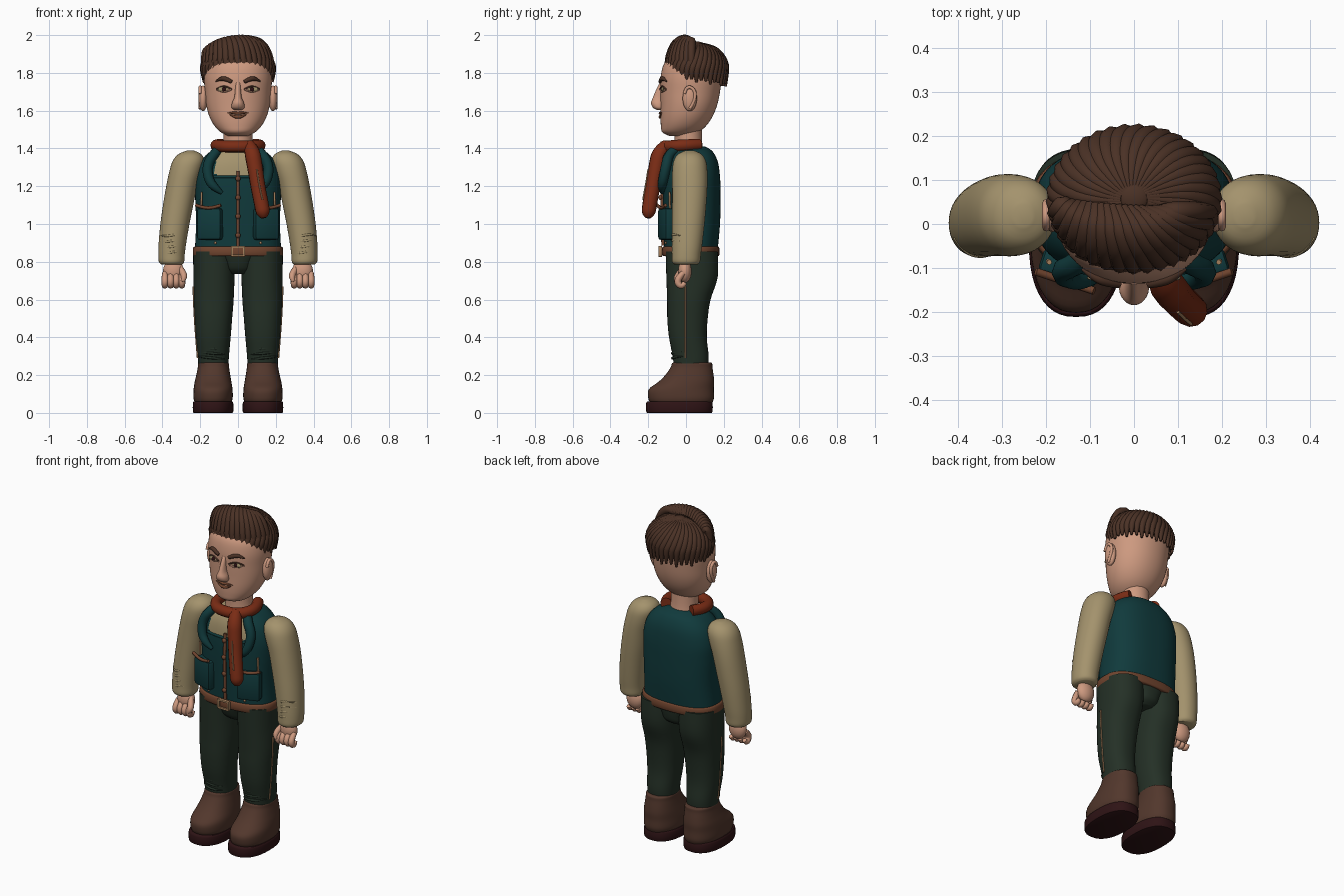
import bpy, bmesh, math
from mathutils import Matrix, Vector

def material(name, r, g, b):
    m = bpy.data.materials.new(name)
    lin = lambda c: ((c / 255 + 0.055) / 1.055) ** 2.4
    m.diffuse_color = (lin(r), lin(g), lin(b), 1)
    return m

SKIN = material("skin", 206, 154, 128)
HAIR = material("dark_brown_hair", 74, 49, 37)
SHIRT = material("tan_cloth", 164, 147, 109)
TEAL = material("teal_cloth", 16, 58, 60)
RUST = material("rust_scarf", 122, 44, 21)
GREEN = material("dark_green_cloth", 36, 48, 38)
BOOT = material("boot_leather", 82, 55, 44)
SOLE = material("dark_sole", 46, 19, 21)
BELT = material("belt_leather", 112, 68, 46)
BRASS = material("brass_trim", 166, 128, 92)

def finish(name, mesh, mats, angle=40):
    for m in mats:
        mesh.materials.append(m)
    for p in mesh.polygons:
        p.use_smooth = True
    mesh.set_sharp_from_angle(angle=math.radians(angle))
    ob = bpy.data.objects.new(name, mesh)
    bpy.context.collection.objects.link(ob)
    return ob

def from_bmesh(name, bm, mats, rule=None, angle=40):
    bmesh.ops.recalc_face_normals(bm, faces=bm.faces[:])
    if rule:
        for f in bm.faces:
            f.material_index = rule(f.calc_center_median())
    me = bpy.data.meshes.new(name)
    bm.to_mesh(me)
    bm.free()
    return finish(name, me, mats, angle)

def catmull(a, b, c, d, t):
    return tuple(0.5 * (2 * q + (r - p) * t + (2 * p - 5 * q + 4 * r - s) * t * t
                        + (3 * q - p - 3 * r + s) * t ** 3) for p, q, r, s in zip(a, b, c, d))

# stacked superellipse rings; each section is (z, cx, cy, rx, ry)
def loft(name, secs, mats, power=2.0, n=40, steps=4, rule=None, angle=40):
    rows = []
    for i in range(len(secs) - 1):
        q = [secs[max(0, min(len(secs) - 1, i + k))] for k in (-1, 0, 1, 2)]
        rows += [catmull(*q, t / steps) for t in range(steps)]
    rows.append(secs[-1])
    bm = bmesh.new()
    rings = []
    for z, cx, cy, rx, ry in rows:
        ring = []
        for j in range(n):
            c, s = math.cos(math.tau * j / n), math.sin(math.tau * j / n)
            ring.append(bm.verts.new((cx + rx * math.copysign(abs(c) ** (2 / power), c),
                                      cy + ry * math.copysign(abs(s) ** (2 / power), s), z)))
        rings.append(ring)
    for a, b in zip(rings, rings[1:]):
        for j in range(n):
            bm.faces.new((a[j], a[(j + 1) % n], b[(j + 1) % n], b[j]))
    bm.faces.new(rings[0])
    bm.faces.new(rings[-1])
    return from_bmesh(name, bm, mats, rule, angle)

# front y of a loft at x, z
def front(secs, x, z, power=2.0):
    for a, b in zip(secs, secs[1:]):
        if a[0] <= z <= b[0]:
            t = (z - a[0]) / (b[0] - a[0])
            cy, rx, ry = (a[k] + (b[k] - a[k]) * t for k in (2, 3, 4))
            return cy - ry * max(0, 1 - (abs(x) / rx) ** power) ** (1 / power)

# smooth tube through control points with a radius at each
def tube(name, pts, radii, mat, res=2):
    if not isinstance(radii, (list, tuple)):
        radii = [radii] * len(pts)
    cu = bpy.data.curves.new(name, 'CURVE')
    cu.dimensions = '3D'
    cu.bevel_depth, cu.bevel_resolution, cu.resolution_u = 1.0, res, 6
    cu.use_fill_caps = True
    sp = cu.splines.new('NURBS')
    sp.points.add(len(pts) - 1)
    for p, co, r in zip(sp.points, pts, radii):
        p.co, p.radius = (*co, 1), r
    sp.order_u, sp.use_endpoint_u = min(3, len(pts)), True
    tmp = bpy.data.objects.new(name + "_path", cu)
    bpy.context.collection.objects.link(tmp)
    dg = bpy.context.evaluated_depsgraph_get()
    me = bpy.data.meshes.new_from_object(tmp.evaluated_get(dg))
    bpy.data.objects.remove(tmp)
    me.materials.clear()
    return finish(name, me, [mat], 60)

def ball(name, co, size, mat, seg=20):
    bm = bmesh.new()
    bmesh.ops.create_uvsphere(bm, u_segments=seg, v_segments=seg // 2 + 2, radius=1)
    bmesh.ops.transform(bm, matrix=Matrix.Translation(co) @ Matrix.Diagonal((*size, 1)), verts=bm.verts)
    return from_bmesh(name, bm, [mat])

def box(name, co, size, mat, turn=0, bevel=0.01):
    bm = bmesh.new()
    bmesh.ops.create_cube(bm, size=1)
    bmesh.ops.scale(bm, vec=size, verts=bm.verts)
    bmesh.ops.bevel(bm, geom=bm.edges[:], offset=bevel, segments=2, affect='EDGES', profile=0.5)
    bmesh.ops.transform(bm, matrix=Matrix.Translation(co) @ Matrix.Rotation(turn, 4, 'Z'), verts=bm.verts)
    return from_bmesh(name, bm, [mat])

# torso: vest with an open shirt front
TORSO = [(.84, 0, .025, .23, .14), (1.0, 0, .03, .222, .15), (1.15, 0, .03, .227, .153), (1.25, 0, .03, .225, .15),
         (1.33, 0, .03, .198, .138), (1.385, 0, .03, .145, .11), (1.41, 0, .03, .08, .07)]
loft("vest", TORSO, [TEAL, SHIRT], 2.5, 72, 6,
     lambda c: int(c.z > 1.25 and abs(c.x) < .12 and c.y < 0))
tube("vest_front_edge", [(x, front(TORSO, x, 1.25, 2.5), 1.25) for x in (-.13, -.06, 0, .06, .13)], .008, TEAL)
loft("belt", [(.83, 0, .025, .232, .145), (.837, 0, .025, .239, .152), (.873, 0, .025, .238, .151),
              (.88, 0, .025, .23, .145)], [BELT], 2.5, 64, 2)
tube("vest_placket", [(0, front(TORSO, 0, z, 2.5) - .005, z) for z in (.885, 1.0, 1.1, 1.2, 1.28)], .009, BELT)
for z in (.94, 1.04, 1.14, 1.24):
    ball("vest_button", (0, front(TORSO, 0, z, 2.5) - .012, z), (.014, .011, .014), BELT, 12)

# buckle frame and plate
for x, z, sx, sz in ((0, .878, .075, .012), (0, .832, .075, .012), (-.032, .855, .012, .05), (.032, .855, .012, .05)):
    box("belt_buckle", (x, -.136, z), (sx, .02, sz), BRASS, bevel=.003)
box("belt_buckle_plate", (0, -.13, .855), (.06, .014, .04), BELT, bevel=.003)

# hips
loft("hips", [(.735, 0, .035, .06, .085), (.76, 0, .035, .085, .115), (.8, 0, .032, .1, .13), (.85, 0, .028, .14, .14)],
     [GREEN], 2.5)

for s, side in ((-1, "right"), (1, "left")):
    # leg, seam and knee creases
    loft(side + "_trouser_leg", [(.23, s * .13, .025, .078, .09), (.3, s * .131, .025, .083, .095),
         (.4, s * .131, .01, .092, .1), (.5, s * .13, .008, .099, .107), (.6, s * .129, .015, .106, .115),
         (.72, s * .127, .032, .109, .136), (.855, s * .125, .03, .113, .138)], [GREEN], 2.3)
    tube(side + "_trouser_seam", [(s * x, -.003, z) for x, z in ((.213, .29), (.222, .4), (.229, .5), (.234, .6), (.236, .67))],
         .005, BRASS)
    for z in (.29, .315, .34):
        tube(side + "_trouser_crease", [(s * (.13 + d), .022 - .096 * math.sqrt(1 - (d / .088) ** 2), z + d * .1)
             for d in (-.06, -.03, 0, .03, .06, .08)], [.002, .006, .007, .007, .006, .002], GREEN)

    # boot and sole
    loft(side + "_boot_sole", [(0, s * .132, -.035, .102, .17), (.008, s * .132, -.035, .107, .176),
         (.05, s * .132, -.035, .107, .176), (.06, s * .132, -.035, .102, .17)], [SOLE], 2.4, 44, 2)
    loft(side + "_boot", [(.055, s * .132, -.025, .097, .165), (.08, s * .132, -.026, .104, .174),
         (.125, s * .132, -.025, .103, .172), (.165, s * .132, .002, .097, .147), (.2, s * .131, .018, .09, .128),
         (.24, s * .13, .029, .083, .111), (.262, s * .13, .032, .081, .106), (.268, s * .13, .032, .072, .095)],
         [BOOT], 2.3, 44)
    tube(side + "_boot_toe_seam", [(s * .132 + .07 * math.sin(a), -.06 - .105 * math.cos(a), .142 - .022 * abs(math.sin(a)))
         for a in (-1.2, -.6, 0, .6, 1.2)], .005, BRASS)

    # sleeve with cuff folds
    loft(side + "_sleeve", [(.785, s * .35, 0, .055, .06), (.8, s * .352, 0, .067, .074), (.84, s * .352, .002, .07, .077),
         (.9, s * .347, .006, .073, .081), (1.0, s * .334, .012, .077, .086), (1.1, s * .317, .017, .08, .09),
         (1.2, s * .298, .02, .082, .093), (1.28, s * .277, .02, .086, .093), (1.335, s * .262, .02, .083, .085),
         (1.37, s * .255, .02, .06, .062), (1.388, s * .252, .02, .02, .025)], [SHIRT], 2.1)
    for z in (.85, .88, .91, .94):
        tube(side + "_cuff_fold", [(s * .35 + .068 * math.sin(a), .004 - .078 * math.cos(a), z + .006 * math.sin(3 * a))
             for a in (-1.1, -.6, 0, .6, 1.1)], [.002, .006, .007, .006, .002], SHIRT)

    # hand: wrist, palm, curled fingers, thumb
    ball(side + "_palm", (s * .342, -.006, .75), (.055, .036, .062), SKIN)
    for i in range(4):
        x = s * (.297 + .03 * i)
        tube(side + "_finger", [(x, -.015, .74), (x, -.04, .715), (x, -.045, .685), (x, -.02, .668), (x, -.005, .69)],
             [.015, .018, .018, .017, .012], SKIN)
    tube(side + "_thumb", [(s * .31, -.01, .77), (s * .288, -.035, .74), (s * .285, -.052, .71), (s * .295, -.056, .695)],
         [.016, .018, .017, .008], SKIN)

    # lapel roll
    tube(side + "_lapel", [(s * .095, -.045, 1.4), (s * .125, -.09, 1.375), (s * .165, -.105, 1.31),
         (s * .155, -.122, 1.23), (s * .12, -.13, 1.19), (s * .085, -.125, 1.165)], [.024, .027, .027, .026, .022, .01], TEAL)

    # pocket, rim and pen
    box(side + "_pocket", (s * .147, -.1, 1.0), (.135, .065, .17), TEAL, s * .32, .016)
    d = Vector((math.cos(s * .32), math.sin(s * .32), 0))
    c = Vector((s * .147, -.1, 1.0)) + Vector((math.sin(s * .32), -math.cos(s * .32), 0)) * .032
    tube(side + "_pocket_rim", [c + d * k + Vector((0, 0, .085 + 3 * k * k)) for k in (-.07, -.035, 0, .035, .07)],
         .009, BELT)
    tube(side + "_pocket_pin", [(s * .195, -.085, 1.08), (s * .193, -.087, 1.17)], .006, BRASS)
    for z in (.9, .93):
        ball(side + "_vest_stud", (s * .12, front(TORSO, .12, z, 2.5) - .003, z), (.007, .006, .007), BRASS, 10)

# neck and scarf
loft("neck", [(1.37, 0, .015, .085, .08), (1.43, 0, .013, .077, .073), (1.52, 0, .01, .077, .073)], [SKIN])
tube("scarf_loop", [(-.085, .07, 1.42), (-.115, .02, 1.418), (-.115, -.05, 1.415), (-.07, -.105, 1.41), (0, -.12, 1.41),
     (.07, -.105, 1.41), (.115, -.05, 1.415), (.115, .02, 1.418), (.085, .07, 1.42)], .031, RUST, 4)
tube("scarf_tail", [(.06, -.1, 1.42), (.075, -.14, 1.385), (.09, -.158, 1.3), (.105, -.175, 1.2), (.125, -.193, 1.1),
     (.134, -.2, 1.05), (.137, -.202, 1.032)], [.03, .043, .041, .039, .039, .037, .014], RUST, 4)
tube("scarf_stitch", [(.1, -.2, 1.29), (.112, -.214, 1.2), (.13, -.228, 1.13)], .004, BRASS)

# head
HEAD = [(1.465, 0, -.035, .05, .05), (1.485, 0, -.03, .09, .095), (1.52, 0, -.013, .125, .12), (1.57, 0, .003, .152, .138),
        (1.63, 0, .015, .168, .15), (1.7, 0, .022, .175, .158), (1.78, 0, .027, .18, .161), (1.85, 0, .03, .165, .145),
        (1.9, 0, .03, .1, .09)]
loft("head", HEAD, [SKIN], 2.1, 48)
loft("nose", [(1.603, 0, -.138, .018, .014), (1.615, 0, -.144, .033, .03), (1.64, 0, -.147, .032, .038),
              (1.67, 0, -.142, .02, .033), (1.72, 0, -.134, .014, .02), (1.75, 0, -.128, .012, .01)], [SKIN], n=24)
face = lambda x, z, out=0: (x, front(HEAD, x, z, 2.1) - out, z)
tube("upper_lip", [face(x, z, .002) for x, z in ((-.055, 1.587), (-.025, 1.59), (0, 1.585), (.025, 1.59), (.055, 1.587))],
     [.002, .007, .008, .007, .002], BELT)
tube("lower_lip", [face(x, z, .002) for x, z in ((-.045, 1.58), (-.02, 1.568), (0, 1.566), (.02, 1.568), (.045, 1.58))],
     [.002, .008, .009, .008, .002], BELT)
for s, side in ((-1, "right"), (1, "left")):
    ball(side + "_eye", face(s * .074, 1.713), (.033, .008, .014), SHIRT)
    ball(side + "_iris", face(s * .074, 1.713, .005), (.012, .006, .012), SOLE, 14)
    for nm, h in (("_upper_lid", .016), ("_lower_lid", -.013)):
        tube(side + nm, [face(s * (.074 + d), 1.713 + h * (1 - (d / .04) ** 2), .004) for d in (-.04, -.02, 0, .02, .04)],
             .0045, HAIR if h > 0 else SKIN)
    tube(side + "_eyebrow", [face(s * x, z, .005) for x, z in ((.033, 1.752), (.06, 1.767), (.09, 1.772), (.118, 1.755))],
         [.009, .013, .012, .003], HAIR)
    ball(side + "_ear", (s * .185, .02, 1.665), (.024, .038, .068), SKIN)
    tube(side + "_ear_rim", [(s * .2, y, z) for y, z in ((-.008, 1.69), (.0, 1.72), (.025, 1.727), (.05, 1.7), (.045, 1.65),
         (.02, 1.61))], .009, SKIN)

# hair: cap, radiating locks and a swept fringe
loft("hair_cap", [(1.775, 0, .05, .18, .16), (1.82, 0, .052, .18, .16), (1.87, 0, .055, .162, .145),
                  (1.92, 0, .055, .115, .105), (1.95, 0, .055, .04, .04)], [HAIR], n=36)
ball("hair_crown", (0, .06, 1.95), (.036, .034, .016), HAIR)
for i in range(38):
    a = math.tau * i / 38
    back = (1 + math.sin(a)) / 2
    pts = []
    for u in (.1, .35, .6, .82, 1):
        th, b = u * math.pi / 2, a + .5 * (1 - u)
        pts.append((.184 * math.sin(th) * math.cos(b), .055 + .156 * math.sin(th) * math.sin(b), 1.81 + .145 * math.cos(th)))
    x, y, z = pts[-1]
    pts.append((x * .99, y, 1.785 - .045 * back - .012 * (i % 3 == 0)))
    tube("hair_lock", pts, [.008, .019, .022, .022, .02, .006], HAIR)

def dome(x, y, lift):
    q = 1 - (x / .2) ** 2 - ((y - .055) / .185) ** 2
    return (x, y, 1.8 + .178 * math.sqrt(max(0, q)) + lift)

for i in range(17):
    k = i / 16
    a = math.radians(190 + 160 * k)
    x0, y0 = -.15 + .2 * k, .05 - .02 * k
    x1, y1 = .182 * math.cos(a), .055 + .158 * math.sin(a)
    mix = lambda t, lift: dome(x0 + (x1 - x0) * t, y0 + (y1 - y0) * t, lift)
    tube("fringe_lock", [mix(0, -.015), mix(.25, .012), mix(.5, .018), mix(.78, .012), (x1, y1, 1.845),
                         (x1, y1 + .004, 1.775 - .012 * (i % 2))], [.012, .022, .024, .022, .019, .005], HAIR)
